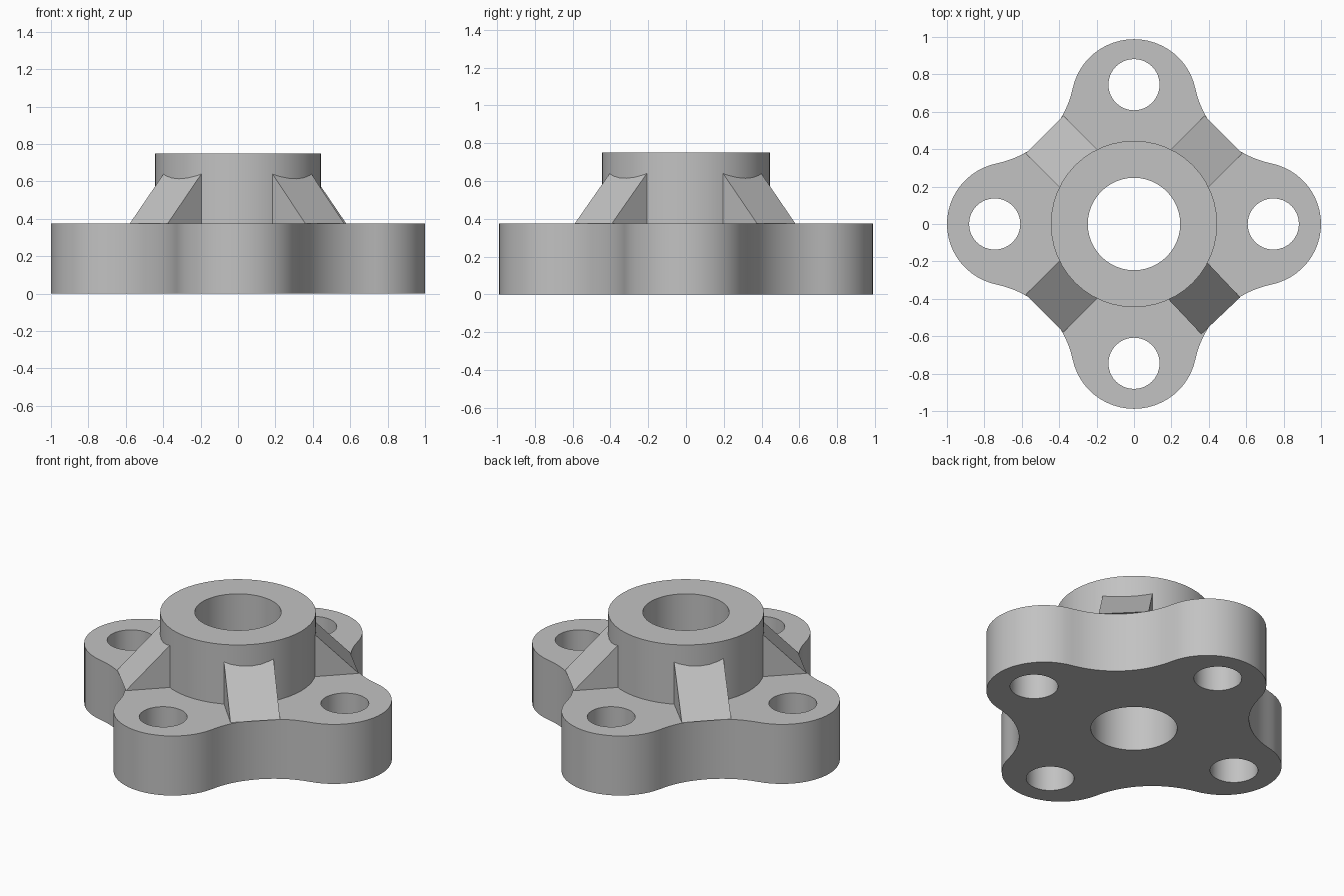
import bpy
import bmesh
from math import pi, cos, sin, sqrt, atan2, radians
from mathutils import Matrix

cube = bpy.data.objects.get("Cube")
if cube:
    bpy.data.objects.remove(cube, do_unlink=True)

metal = bpy.data.materials.new("grey metal")
metal.use_nodes = True
GREY = (0.54, 0.54, 0.54, 1)
metal.diffuse_color = GREY
metal.node_tree.nodes["Principled BSDF"].inputs["Base Color"].default_value = GREY

PLATE_TOP, HUB_TOP = 0.375, 0.75
HUB_R, BORE_R = 0.445, 0.247
BOLT_R, BOLT_DIST = 0.137, 0.745


def finish(name, mesh):
    """Add a mesh as a shaded, coloured object."""
    obj = bpy.data.objects.new(name, mesh)
    bpy.context.collection.objects.link(obj)
    mesh.materials.clear()
    mesh.materials.append(metal)
    bpy.ops.object.select_all(action="DESELECT")
    obj.select_set(True)
    bpy.context.view_layer.objects.active = obj
    bpy.ops.object.shade_smooth_by_angle(angle=radians(30))
    return obj


def arc(cx, cy, r, start, end, steps):
    return [(cx + r * cos(start + (end - start) * i / steps),
             cy + r * sin(start + (end - start) * i / steps)) for i in range(steps)]


def circle(cx, cy, r, steps=48):
    return arc(cx, cy, r, 0, 2 * pi, steps)


def extruded(name, loops, z0, z1):
    """Solid from an outer loop and hole loops, filled between z0 and z1."""
    curve = bpy.data.curves.new(name, "CURVE")
    curve.dimensions = "2D"
    curve.fill_mode = "BOTH"
    curve.extrude = (z1 - z0) / 2
    for loop in loops:
        spline = curve.splines.new("POLY")
        spline.points.add(len(loop) - 1)
        for point, (x, y) in zip(spline.points, loop):
            point.co = (x, y, 0, 1)
        spline.use_cyclic_u = True
    temp = bpy.data.objects.new(name, curve)
    bpy.context.collection.objects.link(temp)
    bpy.context.view_layer.update()
    graph = bpy.context.evaluated_depsgraph_get()
    mesh = bpy.data.meshes.new_from_object(temp.evaluated_get(graph))
    bpy.data.objects.remove(temp, do_unlink=True)
    bm = bmesh.new()
    bm.from_mesh(mesh)
    bmesh.ops.translate(bm, verts=bm.verts, vec=(0, 0, (z0 + z1) / 2))
    bmesh.ops.remove_doubles(bm, verts=bm.verts, dist=0.0001)
    bmesh.ops.recalc_face_normals(bm, faces=bm.faces)
    bm.to_mesh(mesh)
    bm.free()
    return finish(name, mesh)


# Four-lobed outline: convex lobe arcs joined tangentially by concave arcs
lobe_r, lobe_c, waist = 0.335, 0.665, 0.665
k = waist - lobe_r
q = (lobe_c ** 2 - k ** 2) / (2 * lobe_c - 2 * sqrt(2) * k)
notch_r = q * sqrt(2) - waist
tangent = atan2(q, q - lobe_c)
outline = []
for quarter in range(4):
    pts = arc(lobe_c, 0, lobe_r, -tangent, tangent, 24)
    pts += arc(q, q, notch_r, tangent + pi, 1.5 * pi - tangent, 14)
    a = quarter * pi / 2
    outline += [(x * cos(a) - y * sin(a), 0.988 * (x * sin(a) + y * cos(a)))
                for x, y in pts]

# Base plate with bore and bolt holes
holes = [circle(BOLT_DIST * cos(i * pi / 2), BOLT_DIST * sin(i * pi / 2), BOLT_R, 32)
         for i in range(4)]
extruded("base_plate", [outline, circle(0, 0, BORE_R)] + holes, 0, PLATE_TOP)

# Central hub
extruded("hub", [circle(0, 0, HUB_R), circle(0, 0, BORE_R)], PLATE_TOP, HUB_TOP)

# Sloped ribs bracing the hub
RIB_IN, RIB_OUT, RIB_HALF, SLOPE = 0.36, 0.675, 0.143, 1.04
profile = [(RIB_IN, PLATE_TOP), (RIB_OUT, PLATE_TOP),
           (RIB_IN, PLATE_TOP + (RIB_OUT - RIB_IN) * SLOPE)]
for name, angle in (("back_left_rib", 45), ("back_right_rib", 135),
                    ("front_right_rib", 225), ("front_left_rib", 313.4)):
    bm = bmesh.new()
    face = bm.faces.new([bm.verts.new((r, -RIB_HALF, z)) for r, z in profile])
    new = bmesh.ops.extrude_face_region(bm, geom=[face])["geom"]
    bmesh.ops.translate(bm, vec=(0, 2 * RIB_HALF, 0),
                        verts=[v for v in new if isinstance(v, bmesh.types.BMVert)])
    bmesh.ops.recalc_face_normals(bm, faces=bm.faces)
    bm.transform(Matrix.Rotation(radians(angle), 4, "Z"))
    mesh = bpy.data.meshes.new(name)
    bm.to_mesh(mesh)
    bm.free()
    finish(name, mesh)
